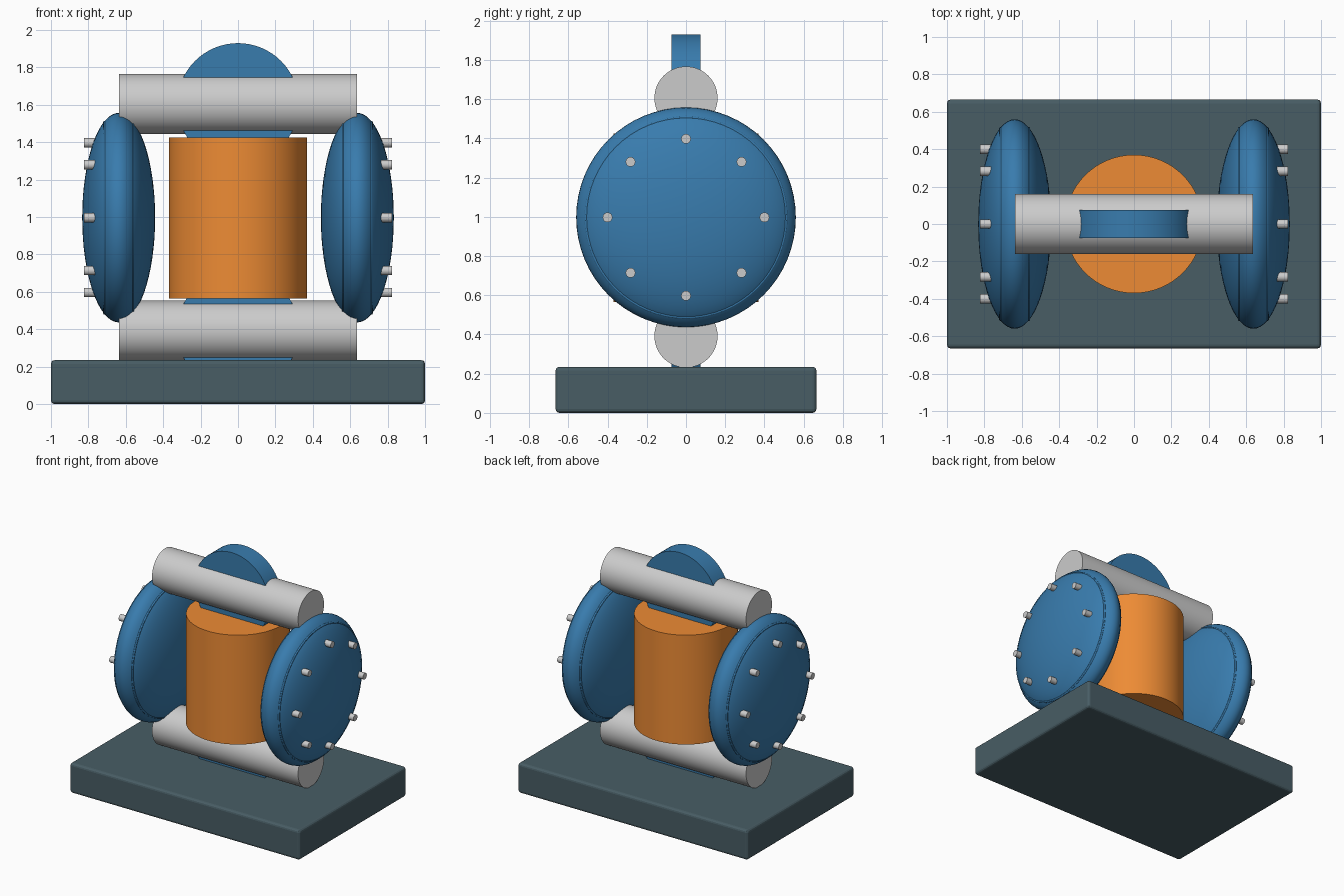
import bpy
from math import pi, cos, sin, radians

if "Cube" in bpy.data.objects:
    bpy.data.objects.remove(bpy.data.objects["Cube"])


def material(name, rgb):
    m = bpy.data.materials.new(name)
    m.diffuse_color = (*rgb, 1)
    m.use_nodes = True
    m.node_tree.nodes["Principled BSDF"].inputs["Base Color"].default_value = m.diffuse_color
    return m


BLUE = material("blue_paint", (0.04, 0.2, 0.42))
ORANGE = material("orange_paint", (0.85, 0.26, 0.035))
SLATE = material("slate_paint", (0.065, 0.11, 0.13))
AXIS = {"x": (0, pi / 2, 0), "y": (pi / 2, 0, 0), "z": (0, 0, 0)}


def finish(name, mat=None, smooth=True):
    ob = bpy.context.object
    ob.name = name
    if mat:
        ob.data.materials.append(mat)
    bpy.ops.object.transform_apply(location=False, rotation=True, scale=True)
    if smooth:
        bpy.ops.object.shade_smooth_by_angle(angle=radians(35))
    return ob


def cylinder(name, axis, radius, length, loc, mat=None, sides=64):
    bpy.ops.mesh.primitive_cylinder_add(vertices=sides, radius=radius, depth=length,
                                        location=loc, rotation=AXIS[axis])
    return finish(name, mat)


# Base plate with softened edges
bpy.ops.mesh.primitive_cube_add(size=1, location=(0, 0, 0.1175))
bpy.context.object.scale = (2, 1.33, 0.235)
base = finish("base_plate", SLATE, smooth=False)
bevel = base.modifiers.new("soft_edges", "BEVEL")
bevel.width = 0.02
bevel.segments = 3

# Central body
cylinder("centre_body", "z", 0.37, 0.86, (0, 0, 0.995), ORANGE)

# Manifold pipes, each with a round port flange at its middle
for label, z in (("lower", 0.392), ("upper", 1.605)):
    cylinder(label + "_manifold", "x", 0.161, 1.27, (0, 0, z))
    cylinder(label + "_port_flange", "y", 0.325, 0.15, (0, 0, z), BLUE)

# Side chambers: flattened dome, clamp band and a ring of bolts
for label, s in (("left", -1), ("right", 1)):
    bpy.ops.mesh.primitive_uv_sphere_add(segments=64, ring_count=32, radius=1,
                                         location=(s * 0.638, 0, 0.997),
                                         rotation=AXIS["x"])
    bpy.context.object.scale = (0.56, 0.56, 0.195)
    finish(label + "_chamber_dome", BLUE)
    band = cylinder(label + "_clamp_band", "x", 0.518, 0.165, (s * 0.638, 0, 0.997), BLUE)
    edge = band.modifiers.new("band_edges", "BEVEL")
    edge.width = 0.006
    edge.segments = 2
    edge.limit_method = "ANGLE"
    for i in range(8):
        a = i * pi / 4
        cylinder(f"{label}_bolt_{i + 1}", "x", 0.025, 0.09,
                 (s * 0.778, 0.4 * cos(a), 0.997 + 0.4 * sin(a)), sides=16)
